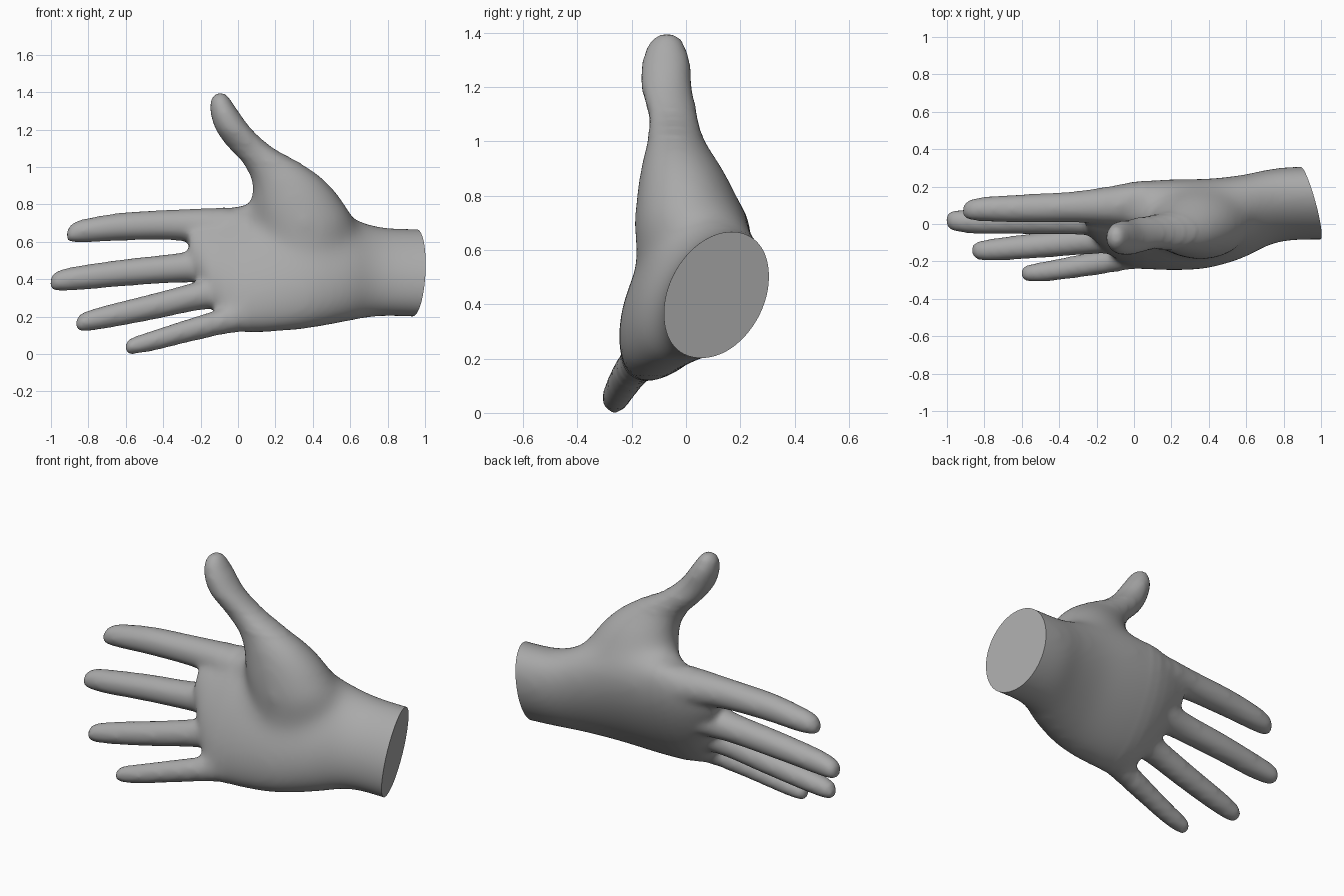
import bpy, bmesh, math
from mathutils import Vector

if "Cube" in bpy.data.objects:
    bpy.data.objects.remove(bpy.data.objects["Cube"])

SIDES = 28


def spline(rows, steps=5):
    """Catmull-Rom interpolation of whole section rows."""
    rows = [Vector(r) for r in rows]
    out = []
    for i in range(len(rows) - 1):
        p0, p1 = rows[max(i - 1, 0)], rows[i]
        p2, p3 = rows[i + 1], rows[min(i + 2, len(rows) - 1)]
        for k in range(steps):
            t = k / steps
            out.append(0.5 * (2 * p1 + (p2 - p0) * t + (2 * p0 - 5 * p1 + 4 * p2 - p3) * t * t
                              + (3 * p1 - p0 - 3 * p2 + p3) * t ** 3))
    return out + [rows[-1]]


def loft(bm, rows, axis="x", tilt=0.0):
    """Closed tube of ellipses; row = (station, centre u, centre v, half u, half v)."""
    s, c = math.sin(math.radians(tilt)), math.cos(math.radians(tilt))
    rings = []
    for t, u, v, hu, hv in spline(rows):
        ring = []
        for k in range(SIDES):
            ang = 2 * math.pi * k / SIDES
            p, q = hu * math.cos(ang), hv * math.sin(ang)
            a, b = u + p * c + q * s, v - p * s + q * c
            ring.append(bm.verts.new((t, a, b) if axis == "x" else (a, b, t)))
        rings.append(ring)
    faces = [bm.faces.new(rings[0]), bm.faces.new(rings[-1][::-1])]
    for r0, r1 in zip(rings, rings[1:]):
        for k in range(SIDES):
            n = (k + 1) % SIDES
            faces.append(bm.faces.new((r0[k], r1[k], r1[n], r0[n])))
    bmesh.ops.recalc_face_normals(bm, faces=faces)


bm = bmesh.new()

# Wrist and palm, leaning back toward the index side
loft(bm, [(1.20, .113, .431, .180, .260), (.95, .113, .433, .180, .258),
          (.80, .106, .438, .180, .258), (.70, .085, .444, .187, .272),
          (.60, .045, .452, .194, .305), (.40, .003, .460, .195, .358),
          (.20, -.005, .458, .187, .382), (.02, -.003, .456, .168, .380),
          (-.10, .008, .475, .135, .318), (-.19, .03, .54, .105, .215),
          (-.26, .05, .585, .075, .14)], tilt=29)

# Thumb with its muscle pad, stacked upward
loft(bm, [(1.395, -.092, -.068, .025, .03), (1.37, -.094, -.072, .048, .060),
          (1.30, -.074, -.073, .075, .088), (1.20, -.022, -.072, .098, .094),
          (1.10, .072, -.048, .122, .093), (1.00, .210, -.038, .176, .114),
          (.90, .290, -.016, .215, .156), (.80, .325, .001, .252, .186),
          (.70, .360, .012, .268, .206), (.55, .370, .002, .220, .182),
          (.38, .370, -.04, .120, .100)], axis="z")

# Fold of skin between thumb and index
loft(bm, [(.30, .03, .80, .13, .12), (.15, .03, .78, .11, .09),
          (.06, .05, .74, .09, .07), (-.05, .08, .70, .07, .06)])

# Fingers: (x, y, z, radius) from tip to knuckle
fingers = {
    "index": [(-.915, .07, .635, .03), (-.88, .075, .65, .054), (-.80, .08, .662, .066),
              (-.60, .083, .683, .076), (-.30, .092, .690, .085), (-.05, .103, .672, .115)],
    "middle": [(-1.005, .018, .375, .03), (-.97, .018, .39, .054), (-.85, .013, .407, .066),
               (-.60, .018, .436, .073), (-.30, .023, .463, .081), (-.05, .04, .49, .11)],
    "ring": [(-.865, -.142, .16, .03), (-.83, -.142, .172, .051), (-.70, -.132, .20, .063),
             (-.45, -.108, .255, .071), (-.20, -.08, .315, .080), (0, -.05, .36, .11)],
    "little": [(-.605, -.265, .033, .025), (-.57, -.262, .043, .045), (-.45, -.25, .073, .056),
               (-.25, -.217, .130, .064), (-.10, -.187, .170, .072), (.05, -.15, .21, .09)],
}
for rows in fingers.values():
    loft(bm, [(x, y, z, r, r) for x, y, z, r in rows])

rough = bpy.data.meshes.new("hand_parts")
bm.to_mesh(rough)
bm.free()
hand = bpy.data.objects.new("hand", rough)
bpy.context.collection.objects.link(hand)

# Fuse the parts into one soft skin
fuse = hand.modifiers.new("fuse", "REMESH")
fuse.mode = "VOXEL"
fuse.voxel_size = 0.016
soft = hand.modifiers.new("soften", "SMOOTH")
soft.factor = 0.5
soft.iterations = 12
skin = bpy.data.meshes.new_from_object(hand.evaluated_get(bpy.context.evaluated_depsgraph_get()))
hand.modifiers.clear()
hand.data = skin
bpy.data.meshes.remove(rough)

# Extra softening of palm and thumb pad, fading out toward the fingers
bm = bmesh.new()
bm.from_mesh(skin)
for edge, passes in ((-.14, 8), (-.07, 10), (0, 14), (.06, 20)):
    soft_area = [v for v in bm.verts if v.co.x > edge and v.co.z < 1.05 - edge * .5]
    for _ in range(passes):
        bmesh.ops.smooth_vert(bm, verts=soft_area, factor=0.5,
                              use_axis_x=True, use_axis_y=True, use_axis_z=True)

# Slanted flat cut across the wrist
cut = bmesh.ops.bisect_plane(bm, geom=bm.verts[:] + bm.edges[:] + bm.faces[:],
                             plane_co=(.925, 0, 0), plane_no=(1, .314, -.125), clear_outer=True)
rim = [e for e in cut["geom_cut"] if isinstance(e, bmesh.types.BMEdge)]
bmesh.ops.holes_fill(bm, edges=rim, sides=0)
bmesh.ops.recalc_face_normals(bm, faces=bm.faces[:])
bm.to_mesh(skin)
bm.free()

# Plain grey skin, smooth except at the wrist rim
grey = bpy.data.materials.new("grey")
grey.diffuse_color = (0.40, 0.40, 0.40, 1)
grey.use_nodes = True
grey.node_tree.nodes["Principled BSDF"].inputs["Base Color"].default_value = grey.diffuse_color
skin.materials.clear()
skin.materials.append(grey)
bpy.context.view_layer.objects.active = hand
hand.select_set(True)
bpy.ops.object.shade_smooth_by_angle(angle=math.radians(40))
